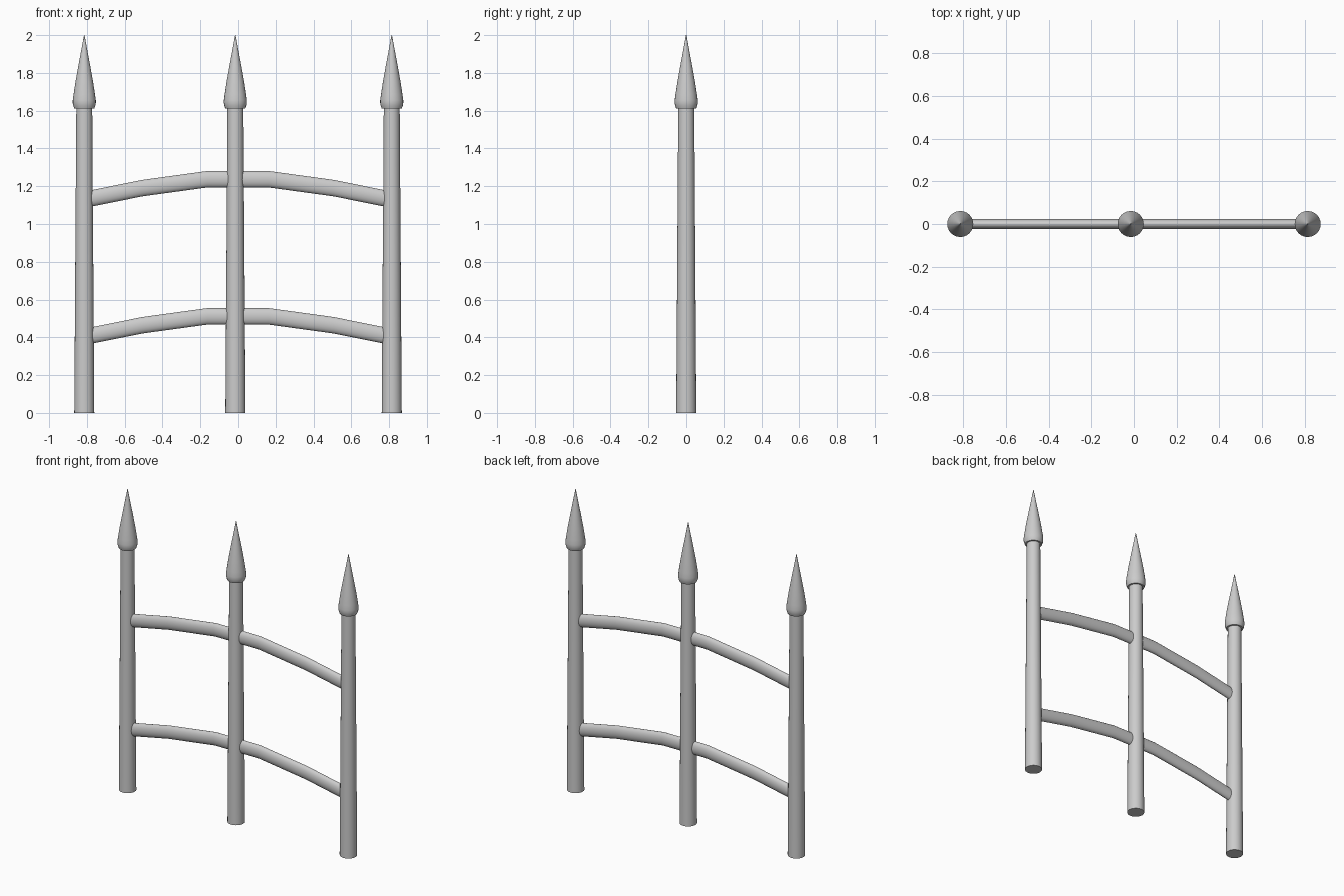
import bpy, bmesh, math

if "Cube" in bpy.data.objects:
    bpy.data.objects.remove(bpy.data.objects["Cube"])


def finish(name, bm):
    bmesh.ops.recalc_face_normals(bm, faces=bm.faces)
    mesh = bpy.data.meshes.new(name)
    bm.to_mesh(mesh)
    bm.free()
    ob = bpy.data.objects.new(name, mesh)
    bpy.context.collection.objects.link(ob)
    bpy.ops.object.select_all(action='DESELECT')
    ob.select_set(True)
    bpy.context.view_layer.objects.active = ob
    bpy.ops.object.shade_smooth_by_angle(angle=math.radians(40))
    return ob


def skin(name, rings):
    # Join equal rings of points into a capped tube
    bm = bmesh.new()
    loops = [[bm.verts.new(p) for p in ring] for ring in rings]
    n = len(loops[0])
    for a, b in zip(loops, loops[1:]):
        for i in range(n):
            j = (i + 1) % n
            bm.faces.new((a[i], a[j], b[j], b[i]))
    bm.faces.new(loops[0])
    bm.faces.new(loops[-1])
    bmesh.ops.remove_doubles(bm, verts=bm.verts, dist=1e-5)
    return finish(name, bm)


def circle(n):
    return [(math.cos(2 * math.pi * i / n), math.sin(2 * math.pi * i / n)) for i in range(n)]


def turned(name, x, profile, n=24):
    return skin(name, [[(x + r * c, r * s, z) for c, s in circle(n)] for r, z in profile])


def rail(name, z0):
    # Arched path with an oval section, tall and thin
    half = [(0.814, -0.109), (0.507, -0.047), (0.164, 0.0)]
    path = [(-x, z) for x, z in half] + [(x, z) for x, z in reversed(half)]
    return skin(name, [[(x, 0.024 * c, z0 + z + 0.0435 * s) for c, s in circle(20)]
                       for x, z in path])


# Posts and their spear heads
POST = [(0.053, 0.0), (0.042, 1.63)]
HEAD = [(0.053, 1.612), (0.058, 1.625), (0.061, 1.64), (0.061, 1.655), (0.057, 1.685),
        (0.047, 1.75), (0.031, 1.84), (0.016, 1.92), (0.0015, 2.0)]
for side, x in (("left", -0.814), ("middle", -0.015), ("right", 0.814)):
    turned(side + "_post", x, POST)
    turned(side + "_spear_head", x, HEAD)

# Arched cross rails
rail("upper_rail", 1.237)
rail("lower_rail", 0.511)
